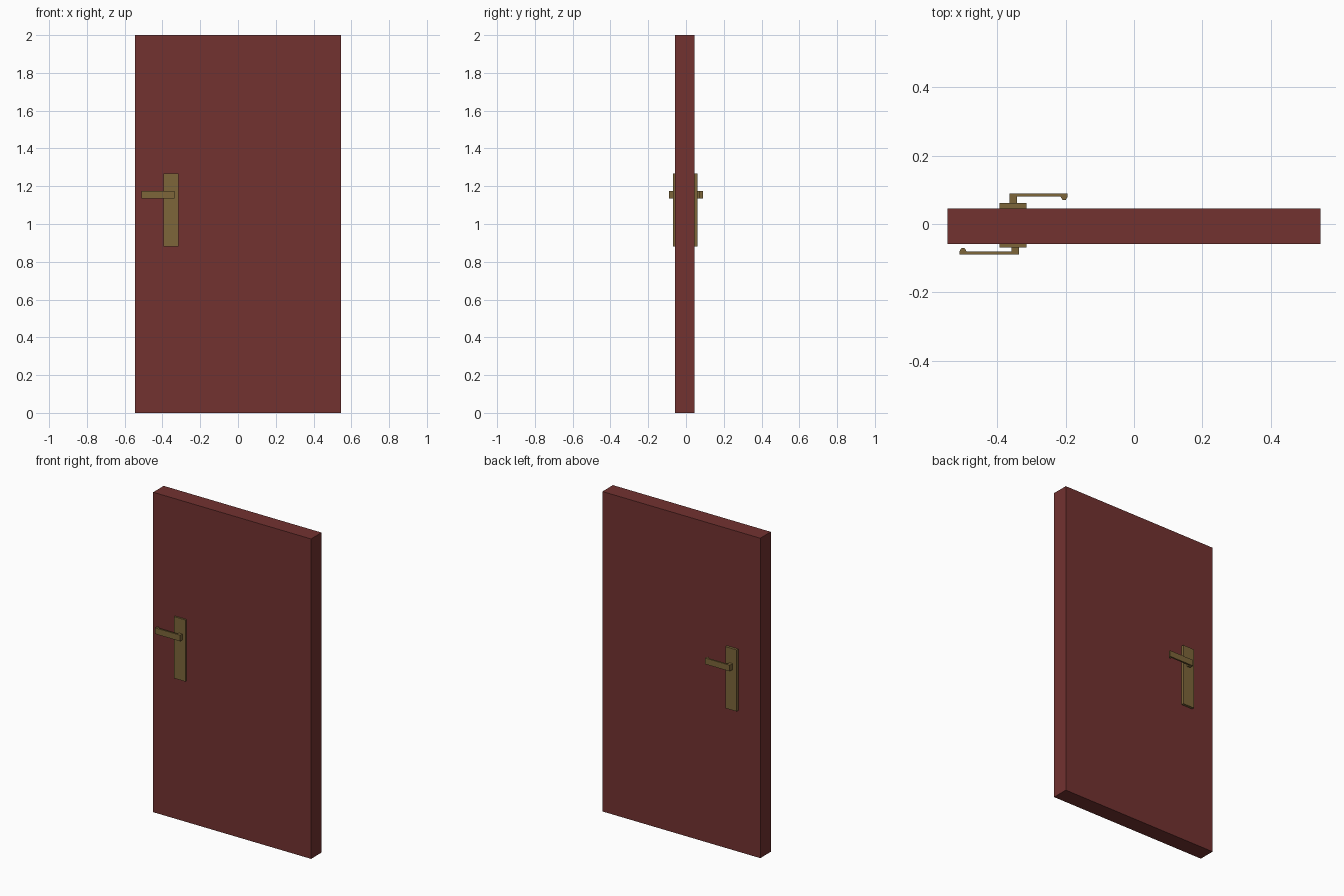
import bpy, bmesh

if "Cube" in bpy.data.objects:
    bpy.data.objects.remove(bpy.data.objects["Cube"])


def material(name, color):
    m = bpy.data.materials.new(name)
    m.diffuse_color = (*color, 1)
    m.use_nodes = True
    m.node_tree.nodes["Principled BSDF"].inputs["Base Color"].default_value = m.diffuse_color
    return m


wood = material("red_wood", (0.17, 0.032, 0.03))
brass = material("brass", (0.205, 0.133, 0.042))


def prism(name, outline, z0, z1, mat):
    """Extrude an xy outline from z0 to z1."""
    bm = bmesh.new()
    face = bm.faces.new([bm.verts.new((x, y, z0)) for x, y in outline])
    top = bmesh.ops.extrude_face_region(bm, geom=[face])["geom"]
    verts = [v for v in top if isinstance(v, bmesh.types.BMVert)]
    bmesh.ops.translate(bm, verts=verts, vec=(0, 0, z1 - z0))
    bmesh.ops.recalc_face_normals(bm, faces=bm.faces)
    me = bpy.data.meshes.new(name)
    bm.to_mesh(me)
    bm.free()
    me.materials.append(mat)
    ob = bpy.data.objects.new(name, me)
    bpy.context.collection.objects.link(ob)
    return ob


def box(name, x0, x1, y0, y1, z0, z1, mat):
    return prism(name, [(x0, y0), (x1, y0), (x1, y1), (x0, y1)], z0, z1, mat)


# door slab
box("door_panel", -0.546, 0.546, -0.058, 0.046, 0, 2, wood)


# backplate and L-shaped lever with a chamfered return tip
def handle(side, pivot_x, direction, length, door_y, plate_y, outward):
    box(side + "_backplate", -0.394, -0.315, door_y, plate_y, 0.882, 1.267, brass)
    outer, inner, tip = 0.09 * outward, 0.08 * outward, 0.0705 * outward
    profile = [(0, plate_y), (0, outer), (length, outer), (length, inner),
               (length - 0.006, tip), (length - 0.015, tip),
               (length - 0.021, inner), (0.022, inner), (0.022, plate_y)]
    prism(side + "_lever", [(pivot_x + direction * x, y) for x, y in profile],
          1.136, 1.174, brass)


handle("front", -0.337, -1, 0.174, -0.058, -0.069, -1)
handle("back", -0.365, 1, 0.171, 0.046, 0.062, 1)
